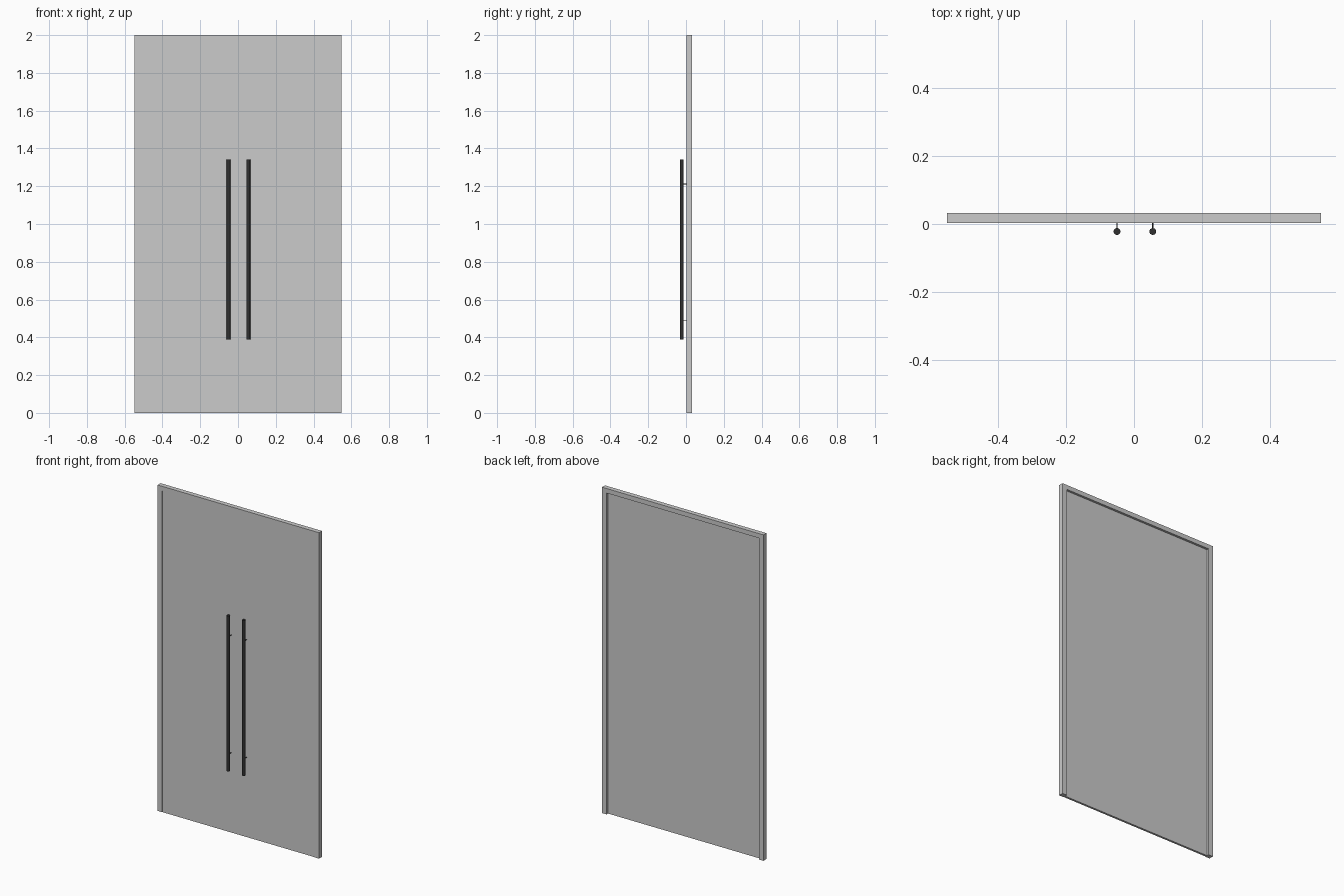
import bpy, bmesh
from mathutils import Matrix

if "Cube" in bpy.data.objects:
    bpy.data.objects.remove(bpy.data.objects["Cube"])

W, H = 0.548, 2.0            # half width and height of the frame
IN_W, IN_H = 0.517, 1.972    # opening
FRONT, BACK = 0.003, 0.032   # frame depth range

dark = bpy.data.materials.new("dark_metal")
dark.diffuse_color = (0.03, 0.03, 0.03, 1)
dark.use_nodes = True
dark.node_tree.nodes["Principled BSDF"].inputs["Base Color"].default_value = dark.diffuse_color


def finish(name, bm):
    bmesh.ops.recalc_face_normals(bm, faces=bm.faces)
    me = bpy.data.meshes.new(name)
    bm.to_mesh(me)
    bm.free()
    ob = bpy.data.objects.new(name, me)
    bpy.context.collection.objects.link(ob)
    return ob


def box(name, lo, hi):
    bm = bmesh.new()
    bmesh.ops.create_cube(bm, size=1)
    for v in bm.verts:
        v.co = [lo[i] + (v.co[i] + 0.5) * (hi[i] - lo[i]) for i in range(3)]
    return finish(name, bm)


def rod(name, r, length, loc, axis, sides):
    bm = bmesh.new()
    rot = Matrix.Rotation(1.5707963, 4, 'X') if axis == 'Y' else Matrix()
    bmesh.ops.create_cone(bm, cap_ends=True, segments=sides, radius1=r, radius2=r,
                          depth=length, matrix=Matrix.Translation(loc) @ rot)
    ob = finish(name, bm)
    ob.data.materials.append(dark)
    bpy.context.view_layer.objects.active = ob
    ob.select_set(True)
    bpy.ops.object.shade_smooth_by_angle()
    ob.select_set(False)


# Door frame: one U-shaped profile pushed back in depth
bm = bmesh.new()
outline = [(-W, 0), (-W, H), (W, H), (W, 0), (IN_W, 0), (IN_W, IN_H), (-IN_W, IN_H), (-IN_W, 0)]
face = bm.faces.new([bm.verts.new((x, FRONT, z)) for x, z in outline])
ext = bmesh.ops.extrude_face_region(bm, geom=[face], use_keep_orig=True)
for v in ext["geom"]:
    if isinstance(v, bmesh.types.BMVert):
        v.co.y = BACK
finish("door_frame", bm)

# Door leaves with a fine seam, closed by a backing panel
for side, a, b in (("left", -IN_W, -0.001), ("right", 0.001, IN_W)):
    box(side + "_door_leaf", (a, FRONT + 0.002, 0), (b, 0.014, IN_H))
box("backing_panel", (-IN_W, 0.014, 0), (IN_W, 0.018, IN_H))

# Long bar handles on thin standoffs
for side, x in (("left", -0.05), ("right", 0.055)):
    rod(side + "_handle", 0.01, 0.953, (x, -0.022, 0.866), 'Z', 32)
    for level, z in (("lower", 0.49), ("upper", 1.212)):
        rod(f"{side}_{level}_standoff", 0.002, 0.027, (x, -0.0085, z), 'Y', 12)
